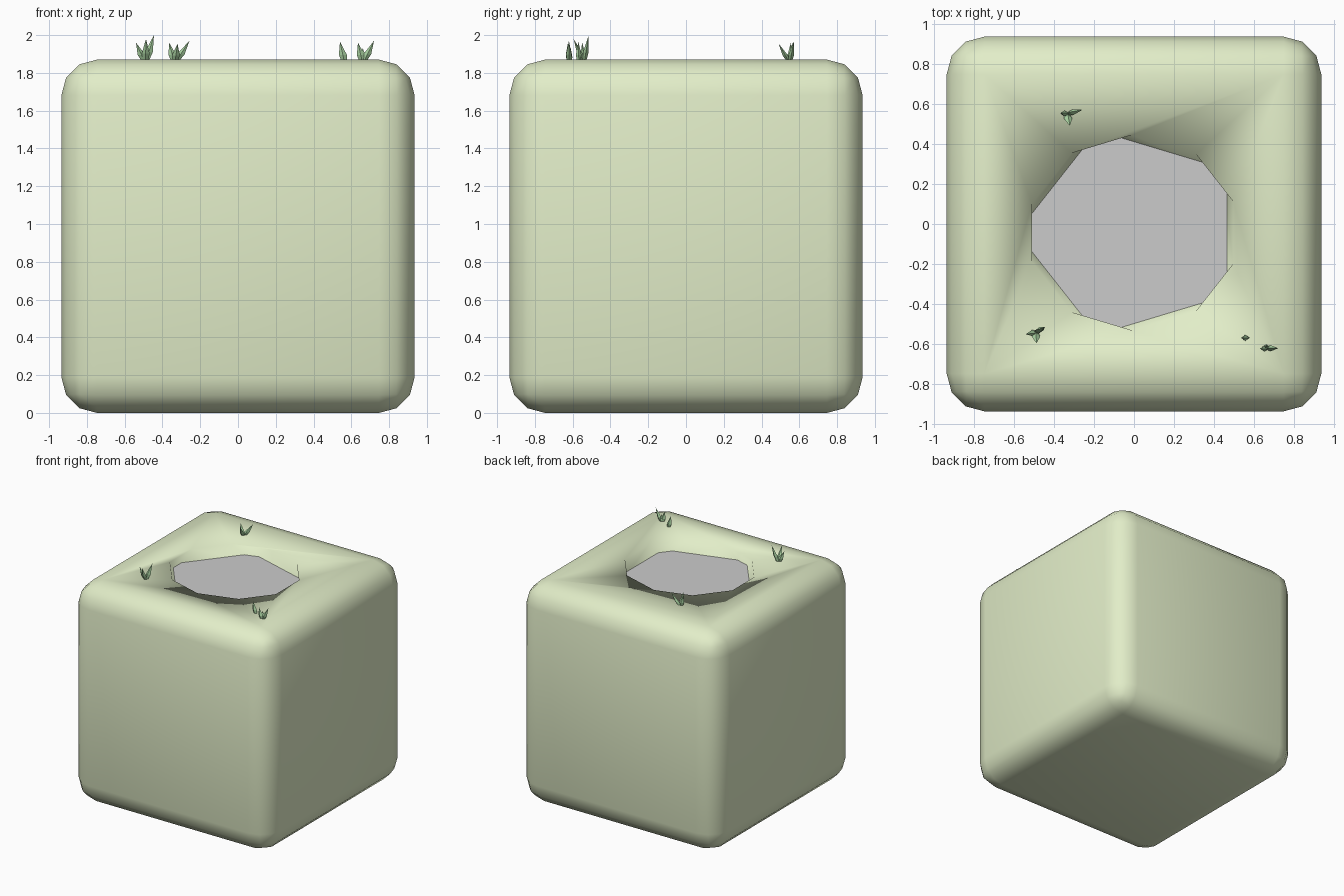
import bpy, bmesh
from mathutils import Vector

if "Cube" in bpy.data.objects:
    bpy.data.objects.remove(bpy.data.objects["Cube"])


def material(name, rgb):
    m = bpy.data.materials.new(name)
    m.diffuse_color = (*rgb, 1)
    m.use_nodes = True
    m.node_tree.nodes["Principled BSDF"].inputs["Base Color"].default_value = m.diffuse_color
    return m


def make_object(name, bm, mat=None, smooth=False):
    mesh = bpy.data.meshes.new(name)
    bmesh.ops.recalc_face_normals(bm, faces=bm.faces)
    for f in bm.faces:
        f.smooth = smooth
    bm.to_mesh(mesh)
    bm.free()
    if mat:
        mesh.materials.append(mat)
    ob = bpy.data.objects.new(name, mesh)
    bpy.context.collection.objects.link(ob)
    return ob


ground_green = material("ground_green", (0.76, 0.85, 0.58))
grass_green = material("grass_green", (0.40, 0.65, 0.36))

SIDE, TOP = 1.87, 1.87
POND = Vector((-0.005, -0.043, TOP + 0.005))

# Hollow cutter: flattened icosahedron centred on the top face
bm = bmesh.new()
bmesh.ops.create_icosphere(bm, subdivisions=1, radius=1)
bmesh.ops.scale(bm, vec=(0.62, 0.573, 0.34), verts=bm.verts)
bmesh.ops.translate(bm, vec=POND, verts=bm.verts)
cutter = make_object("hollow_cutter", bm, ground_green, smooth=True)
cutter.hide_render = True
cutter.display_type = 'WIRE'

# Rounded ground block with the hollow cut out of its top
bm = bmesh.new()
bmesh.ops.create_cube(bm, size=SIDE)
bmesh.ops.translate(bm, vec=(0, 0, TOP / 2), verts=bm.verts)
bmesh.ops.bevel(bm, geom=bm.edges[:], offset=0.188, segments=3,
                profile=0.5, affect='EDGES')
block = make_object("ground_block", bm, ground_green, smooth=True)
cut = block.modifiers.new("hollow", 'BOOLEAN')
cut.operation = 'DIFFERENCE'
cut.solver = 'EXACT'
cut.object = cutter

# Flat water surface, its edge buried in the hollow walls
bm = bmesh.new()
bmesh.ops.create_circle(bm, cap_ends=True, segments=32, radius=0.57)
bmesh.ops.translate(bm, vec=(POND.x, POND.y, TOP - 0.09), verts=bm.verts)
water = make_object("water_surface", bm)
if water.data.polygons[0].normal.z < 0:
    water.data.flip_normals()


# Grass tufts: four-sided blades leaning out from a shared root
def add_blade(bm, root, tip):
    root, tip = Vector(root), Vector(tip)
    rings = []
    for t, w in ((0, 0.012), (0.4, 0.021)):
        c = root.lerp(tip, t)
        rings.append([bm.verts.new(c + Vector((dx * w, dy * w * 0.7, 0)))
                      for dx, dy in ((1, 0), (0, 1), (-1, 0), (0, -1))])
    top = bm.verts.new(tip)
    low, mid = rings
    bm.faces.new(low[::-1])
    for i in range(4):
        j = (i + 1) % 4
        bm.faces.new((low[i], low[j], mid[j], mid[i]))
        bm.faces.new((mid[i], mid[j], top))


tufts = {
    "front_left_grass": ((-0.49, -0.54), [(-0.445, -0.515, 2.0),
                         (-0.487, -0.595, 1.98), (-0.54, -0.55, 1.96)]),
    "back_grass": ((-0.335, 0.55), [(-0.257, 0.57, 1.97),
                   (-0.32, 0.49, 1.955), (-0.365, 0.555, 1.96)]),
    "front_right_grass": ((0.66, -0.62), [(0.72, -0.62, 1.97),
                          (0.635, -0.625, 1.96), (0.66, -0.61, 1.93)]),
    "small_grass": ((0.565, -0.567), [(0.54, -0.57, 1.965)]),
}
for name, ((x, y), tips) in tufts.items():
    bm = bmesh.new()
    for tip in tips:
        add_blade(bm, (x, y, TOP - 0.02), tip)
    make_object(name, bm, grass_green)
